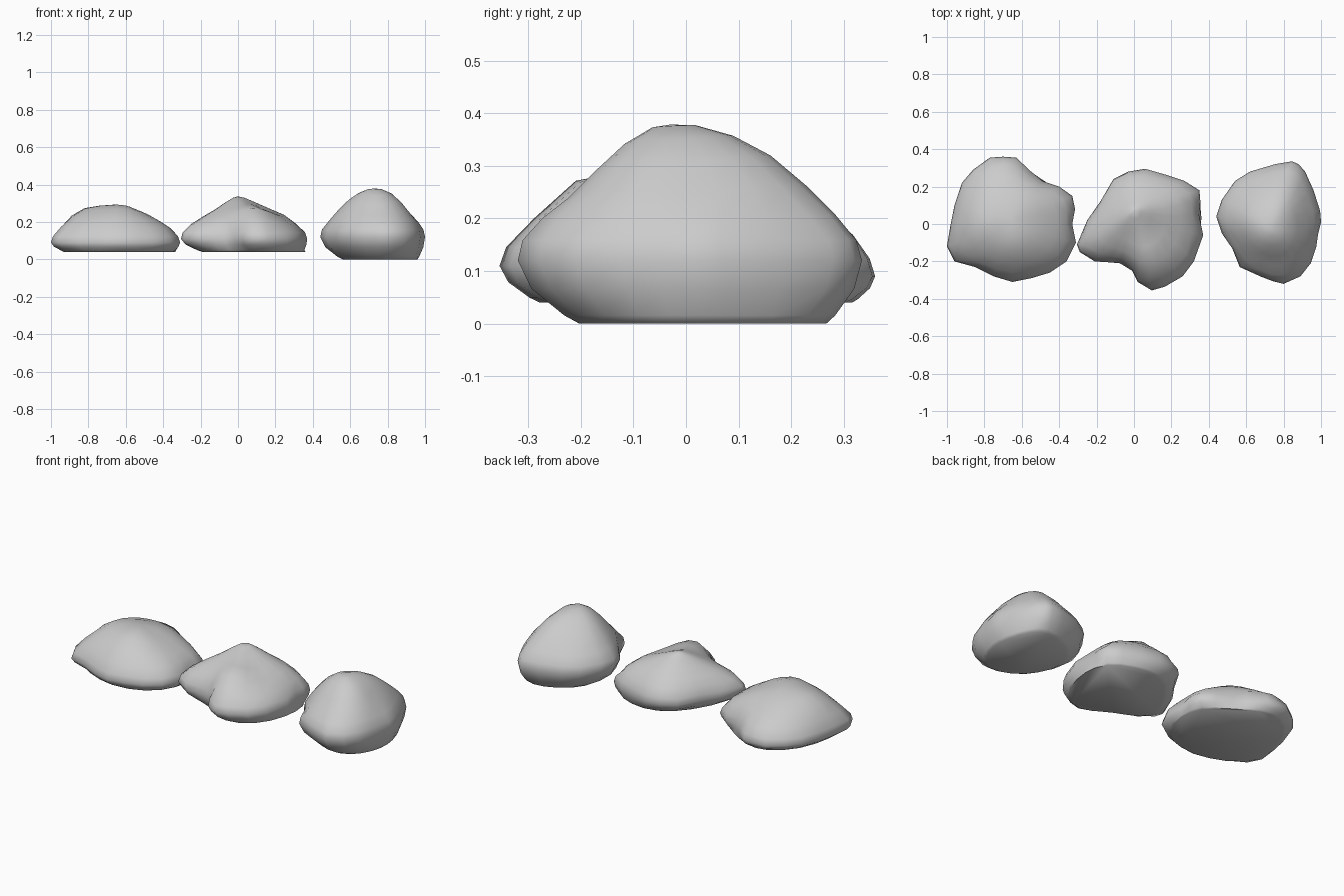
import bpy, bmesh, math
from mathutils import Vector

if "Cube" in bpy.data.objects:
    bpy.data.objects.remove(bpy.data.objects["Cube"])


def relax(pts, steps):
    """Soften a closed loop of points."""
    for _ in range(steps):
        n = len(pts)
        pts = [pts[i] * .5 + (pts[i - 1] + pts[(i + 1) % n]) * .25 for i in range(n)]
    return pts


def rock(name, outline, peak, height, waist, base, base_scale, base_shift, profile, bumps):
    """Loft scaled copies of the plan outline from a flat base up to a peak."""
    bm = bmesh.new()
    pts = [Vector(p) for p in outline]
    peak = Vector(peak)
    mid = sum(pts, Vector((0, 0))) / len(pts)
    foot = [mid + (p - mid) * base_scale + Vector(base_shift) for p in relax(pts, 4)]

    def bump(p, s):
        return sum(dz * math.exp(-((p.x - x) ** 2 + (p.y - y) ** 2) / r ** 2)
                   for x, y, r, dz in bumps) * min(1, (1 - s) * 4)

    rings = []
    # undercut below the widest level
    for t, k in ((0, 1), (0.13, 0.75), (0.55, 0.22)):
        rings.append([bm.verts.new((*p.lerp(f, k), base + (waist - base) * t))
                      for p, f in zip(pts, foot)])
    # rounded upper shell, smoother towards the top
    for s, g in profile:
        ring = []
        for p in relax(pts, round((1 - s) * 12)):
            q = peak.lerp(p, s)
            ring.append(bm.verts.new((*q, waist + (height - waist) * g + bump(q, s))))
        rings.append(ring)
    n = len(pts)
    for a, b in zip(rings, rings[1:]):
        for i in range(n):
            j = (i + 1) % n
            bm.faces.new((a[i], a[j], b[j], b[i]))
    tip = bm.verts.new((*peak, height + bump(peak, 0)))
    for i in range(n):
        bm.faces.new((rings[-1][i], rings[-1][(i + 1) % n], tip))
    bm.faces.new(rings[0])
    bmesh.ops.recalc_face_normals(bm, faces=bm.faces[:])
    me = bpy.data.meshes.new(name)
    bm.to_mesh(me)
    bm.free()
    ob = bpy.data.objects.new(name, me)
    bpy.context.collection.objects.link(ob)
    bpy.ops.object.select_all(action='DESELECT')
    ob.select_set(True)
    bpy.context.view_layer.objects.active = ob
    bpy.ops.object.shade_smooth_by_angle(angle=math.radians(60))
    return ob


# broad flat-topped rock
rock("left_rock",
     [(-.31, -.10), (-.33, 0), (-.315, .08), (-.33, .15), (-.40, .20), (-.49, .23),
      (-.55, .28), (-.63, .355), (-.70, .36), (-.77, .355), (-.86, .29), (-.92, .22),
      (-.96, .10), (-.98, 0), (-1, -.12), (-.96, -.20), (-.85, -.23), (-.75, -.28),
      (-.65, -.31), (-.55, -.29), (-.45, -.26), (-.36, -.20)],
     (-.65, .02), .287, .09, .04, .95, (.015, 0),
     [(1, 0), (.97, .17), (.88, .42), (.75, .64), (.56, .84), (.32, .95), (.12, .99)],
     [(-.85, 0, .12, .02), (-.63, -.1, .1, .018), (-.45, .02, .12, -.02),
      (-.68, .22, .1, -.015)])

# low peaked rock with a front lobe
rock("middle_rock",
     [(.37, -.06), (.345, .06), (.355, .12), (.35, .18), (.27, .23), (.165, .265),
      (.06, .295), (-.03, .28), (-.11, .24), (-.18, .12), (-.25, .02), (-.305, -.11),
      (-.29, -.15), (-.21, -.20), (-.13, -.205), (-.075, -.21), (-.01, -.25), (.02, -.31),
      (.095, -.355), (.165, -.335), (.26, -.28), (.32, -.20)],
     (0, .07), .338, .11, .04, .92, (.04, .01),
     [(1, 0), (.97, .15), (.88, .34), (.72, .52), (.52, .69), (.3, .86), (.12, .97)],
     [(.09, -.2, .12, .045), (.1, -.04, .09, -.015), (.24, .1, .1, .01)])

# tall rounded rock
rock("right_rock",
     [(.995, .07), (.96, .18), (.915, .28), (.88, .32), (.845, .335), (.755, .32),
      (.62, .28), (.54, .23), (.47, .13), (.44, .04), (.47, -.05), (.525, -.13),
      (.565, -.23), (.675, -.28), (.74, -.305), (.80, -.32), (.89, -.28), (.945, -.21),
      (.975, -.12), (.985, -.05), (1, .01)],
     (.73, -.03), .38, .12, 0, .8, (.02, .02),
     [(1, 0), (.97, .15), (.88, .33), (.75, .53), (.58, .74), (.38, .9), (.16, .99)],
     [(.8, .17, .1, .008), (.55, .05, .08, .012), (.92, .0, .07, -.015),
      (.74, -.2, .1, -.025)])
